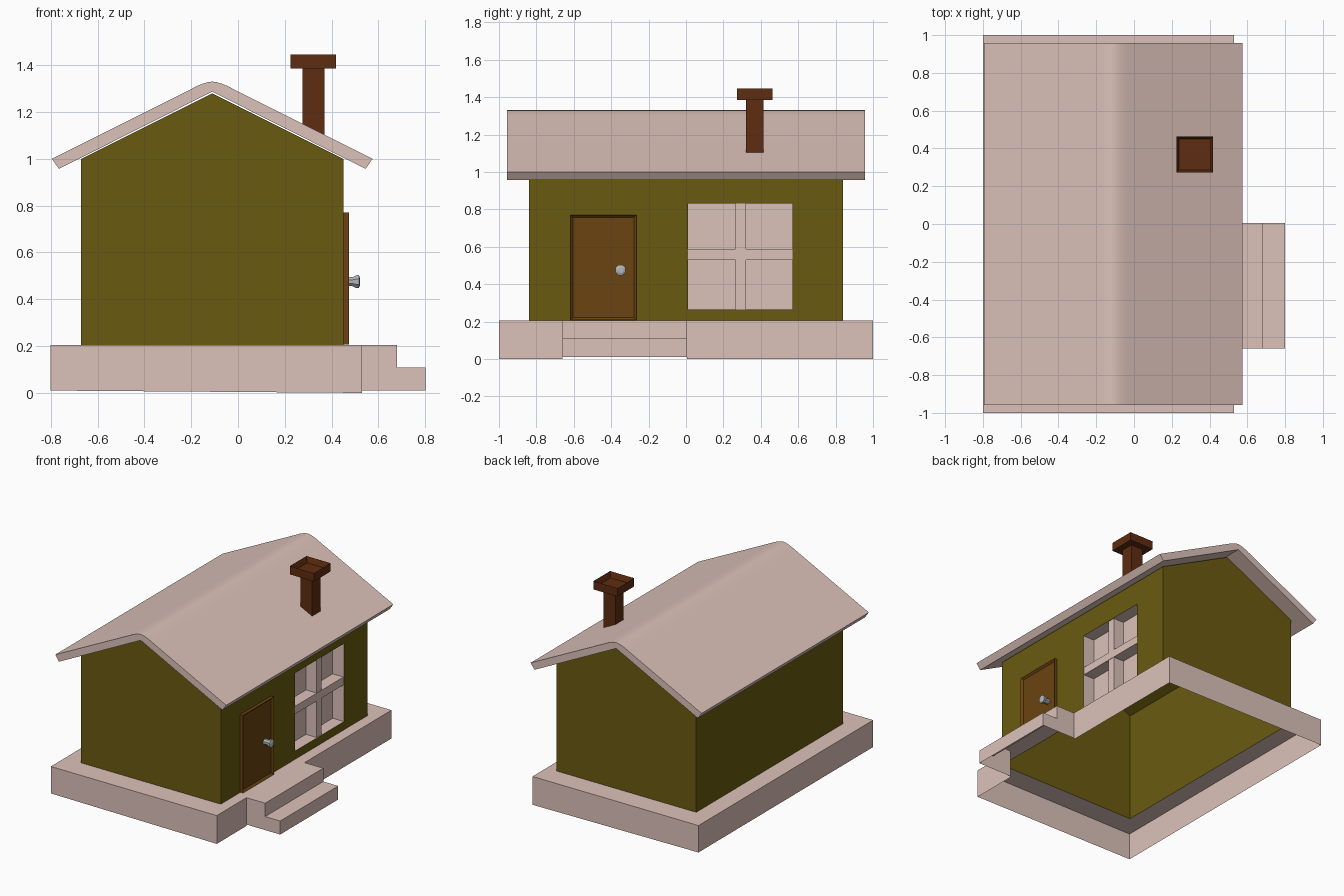
import bpy, bmesh
from math import radians, cos, sin, pi

if "Cube" in bpy.data.objects:
    bpy.data.objects.remove(bpy.data.objects["Cube"])


def material(name, rgb):
    m = bpy.data.materials.new(name)
    m.diffuse_color = (*rgb, 1)
    m.use_nodes = True
    m.node_tree.nodes["Principled BSDF"].inputs["Base Color"].default_value = m.diffuse_color
    return m


PINK = material("pale_pink", (0.72, 0.54, 0.49))
OLIVE = material("olive", (0.144, 0.102, 0.005))
BROWN = material("brick_brown", (0.114, 0.025, 0.005))
WOOD = material("door_wood", (0.147, 0.056, 0.005))
METAL = material("steel", (0.45, 0.47, 0.5))


def finish(name, bm, mat):
    bmesh.ops.remove_doubles(bm, verts=bm.verts, dist=0.0005)
    bmesh.ops.recalc_face_normals(bm, faces=bm.faces)
    me = bpy.data.meshes.new(name)
    bm.to_mesh(me)
    bm.free()
    me.materials.append(mat)
    ob = bpy.data.objects.new(name, me)
    bpy.context.collection.objects.link(ob)
    return ob


def face(bm, pts):
    return bm.faces.new([bm.verts.new(p) for p in pts])


def add_box(bm, x, y, z):
    vs = bmesh.ops.create_cube(bm, size=1)["verts"]
    for v in vs:
        v.co = [r[0] + (c + 0.5) * (r[1] - r[0]) for c, r in zip(v.co, (x, y, z))]
    return vs


def ring(bm, outer, inner):
    # band of quads joining two loops with the same point count
    n = len(outer)
    for i in range(n):
        j = (i + 1) % n
        face(bm, [outer[i], outer[j], inner[j], inner[i]])


def rect_xy(x, y, z):
    return [(x[0], y[0], z), (x[1], y[0], z), (x[1], y[1], z), (x[0], y[1], z)]


def rect_yz(x, y, z):
    return [(x, y[0], z[0]), (x, y[1], z[0]), (x, y[1], z[1]), (x, y[0], z[1])]


def push_panel(bm, box, axis, width, depth):
    # inset the face on the + side of an axis and push it inwards
    bm.normal_update()
    f = max((f for v in box for f in v.link_faces), key=lambda f: f.normal[axis])
    bmesh.ops.inset_region(bm, faces=[f], thickness=width)
    for v in f.verts:
        v.co[axis] -= depth


HX, HY = (-0.67, 0.45), (-0.84, 0.84)
FLOOR, EAVE, RIDGE, MID = 0.205, 1.0, 1.28, -0.11

# Foundation: hollow plinth, open below, with a two-level entrance step
bm = bmesh.new()
BX, BY, SY = (-0.8, 0.53), (-1, 1), (-0.66, 0.005)
ring(bm, rect_xy(BX, BY, FLOOR), rect_xy(HX, HY, FLOOR))
path = [(0.53, SY[1]), (0.53, 1), (-0.8, 1), (-0.8, -1), (0.53, -1), (0.53, SY[0])]
for (x0, y0), (x1, y1) in zip(path, path[1:]):
    b0, b1 = [0.0 if x > 0 else 0.01 for x in (x0, x1)]
    face(bm, [(x0, y0, b0), (x1, y1, b1), (x1, y1, FLOOR), (x0, y0, FLOOR)])
finish("foundation", bm, PINK)

bm = bmesh.new()
step = [(0.53, FLOOR), (0.68, FLOOR), (0.68, 0.108), (0.8, 0.108), (0.8, 0.01)]
for (x0, z0), (x1, z1) in zip(step, step[1:]):
    face(bm, [(x0, SY[0], z0), (x1, SY[0], z1), (x1, SY[1], z1), (x0, SY[1], z0)])
for y in SY:
    face(bm, [(x, y, z) for x, z in step + [(0.53, 0.01)]])
finish("entrance_steps", bm, PINK)

# Walls: gabled shell, open below, with a window opening on the right side
WY, WZ = (0.01, 0.57), (0.265, 0.83)
bm = bmesh.new()
for y in HY:
    face(bm, [(HX[0], y, FLOOR), (HX[1], y, FLOOR), (HX[1], y, EAVE),
              (MID, y, RIDGE), (HX[0], y, EAVE)])
face(bm, rect_yz(HX[0], HY, (FLOOR, EAVE)))
ring(bm, rect_yz(HX[1], HY, (FLOOR, EAVE)), rect_yz(HX[1], WY, WZ))
for x in HX:
    face(bm, [(x, HY[0], EAVE), (x, HY[1], EAVE), (MID, HY[1], RIDGE), (MID, HY[0], RIDGE)])
finish("walls", bm, OLIVE)

# Window: recessed tray with a crossbar frame
bm = bmesh.new()
BACK = HX[1] - 0.09
ring(bm, rect_yz(HX[1], WY, WZ), rect_yz(BACK, WY, WZ))
face(bm, rect_yz(BACK, WY, WZ))
ob = finish("window_recess", bm, PINK)
ob.data.flip_normals() if ob.data.polygons[-1].normal.x < 0 else None
bm = bmesh.new()
add_box(bm, (BACK, 0.445), (0.265, 0.32), WZ)
add_box(bm, (BACK, 0.447), WY, (0.53, 0.587))
finish("window_bars", bm, PINK)

# Roof: bent slab with a rounded ridge
half = [(0.655, 0.957), (0.685, 1.0), (0.09, 1.298), (0.065, 1.311), (0.04, 1.321), (0.02, 1.327)]
prof = [(MID + x, z) for x, z in half] + [(MID, 1.33)]
prof += [(MID - x, z) for x, z in reversed(half)] + [(MID, 1.287)]
bm = bmesh.new()
ring(bm, [(x, -0.957, z) for x, z in prof], [(x, 0.957, z) for x, z in prof])
for y in (-0.957, 0.957):
    face(bm, [(x, y, z) for x, z in prof])
roof = finish("roof", bm, PINK)
bpy.context.view_layer.objects.active = roof
roof.select_set(True)
bpy.ops.object.shade_smooth_by_angle(angle=radians(30))

# Chimney: shaft and hollowed cap
bm = bmesh.new()
add_box(bm, (0.275, 0.37), (0.32, 0.415), (1.1, 1.39))
finish("chimney_shaft", bm, BROWN)
bm = bmesh.new()
cap = add_box(bm, (0.225, 0.418), (0.272, 0.463), (1.385, 1.445))
push_panel(bm, cap, 2, 0.02, 0.04)
finish("chimney_cap", bm, BROWN)

# Door: slab with a sunken panel
bm = bmesh.new()
slab = add_box(bm, (0.445, 0.474), (-0.618, -0.265), (0.207, 0.77))
push_panel(bm, slab, 0, 0.02, 0.014)
finish("door", bm, WOOD)

# Door knob: low-sided flared profile turned about the x axis
bm = bmesh.new()
N = 8
loops = [[(x, -0.35 + r * cos(2 * pi * (i + 0.5) / N), 0.475 + r * sin(2 * pi * (i + 0.5) / N))
          for i in range(N)]
         for x, r in [(0.458, 0.021), (0.49, 0.021), (0.506, 0.03), (0.516, 0.03), (0.522, 0.016)]]
for a, b in zip(loops, loops[1:]):
    ring(bm, a, b)
face(bm, loops[-1])
face(bm, loops[0])
finish("door_knob", bm, METAL)
